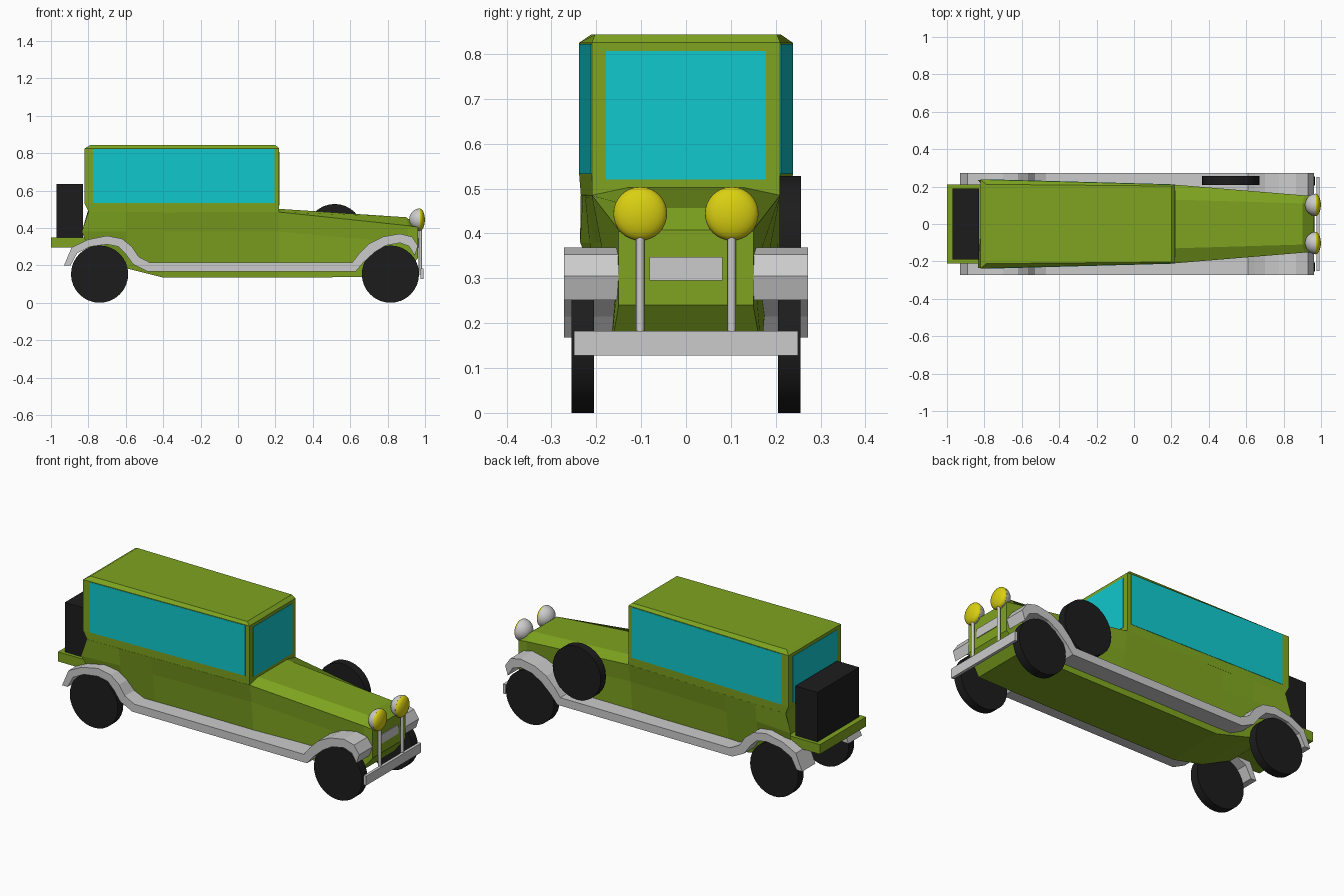
import bpy, bmesh, math
from mathutils import Matrix, Vector

if "Cube" in bpy.data.objects:
    bpy.data.objects.remove(bpy.data.objects["Cube"])


def material(name, rgb):
    m = bpy.data.materials.new(name)
    m.diffuse_color = (*rgb, 1)
    m.use_nodes = True
    m.node_tree.nodes["Principled BSDF"].inputs["Base Color"].default_value = m.diffuse_color
    return m


GREEN = material("green_paint", (0.21, 0.37, 0.014))
GLASS = material("cyan_glass", (0.005, 0.58, 0.61))
BLACK = material("black_rubber", (0.012, 0.012, 0.012))
YELLOW = material("yellow_lens", (0.70, 0.63, 0.006))


def finish(name, bm, mat=None, smooth=False):
    bmesh.ops.recalc_face_normals(bm, faces=bm.faces)
    me = bpy.data.meshes.new(name)
    bm.to_mesh(me)
    bm.free()
    ob = bpy.data.objects.new(name, me)
    bpy.context.collection.objects.link(ob)
    if mat:
        me.materials.append(mat)
    if smooth:
        for p in me.polygons:
            p.use_smooth = len(p.vertices) <= 4
    return ob


def loft(name, rings, mat=None):
    """Skin closed rings of equal size and cap both ends."""
    bm = bmesh.new()
    rows = [[bm.verts.new(p) for p in r] for r in rings]
    n = len(rows[0])
    for a, b in zip(rows, rows[1:]):
        for i in range(n):
            j = (i + 1) % n
            bm.faces.new((a[i], a[j], b[j], b[i]))
    bm.faces.new(rows[0])
    bm.faces.new(rows[-1])
    return finish(name, bm, mat)


def box(name, x, y, z, mat=None):
    ring = lambda h: [(x[0], y[0], h), (x[1], y[0], h), (x[1], y[1], h), (x[0], y[1], h)]
    return loft(name, [ring(z[0]), ring(z[1])], mat)


def panel(name, corners, push, mat):
    """Thin plate standing just proud of the surface."""
    p = Vector(push)
    return loft(name, [[Vector(c) - p for c in corners], [Vector(c) + p for c in corners]], mat)


def cylinder(name, r, depth, centre, axis, sides, mat=None):
    bm = bmesh.new()
    rot = Matrix.Rotation(math.pi / 2, 4, 'X') if axis == 'Y' else Matrix()
    bmesh.ops.create_cone(bm, cap_ends=True, segments=sides, radius1=r, radius2=r,
                          depth=depth, matrix=Matrix.Translation(centre) @ rot)
    return finish(name, bm, mat, True)


def dome(name, centre, r, depth, mat=None):
    """Half ellipsoid pointing along x, backwards when depth is negative."""
    bm = bmesh.new()
    bmesh.ops.create_uvsphere(bm, u_segments=32, v_segments=16, radius=1)
    bmesh.ops.bisect_plane(bm, geom=bm.verts[:] + bm.edges[:] + bm.faces[:], dist=1e-4,
                           plane_co=(0, 0, 0), plane_no=(0, 0, 1), clear_inner=True)
    bmesh.ops.contextual_create(bm, geom=[e for e in bm.edges if e.is_boundary])
    bmesh.ops.transform(bm, verts=bm.verts, matrix=Matrix.Translation(centre)
                        @ Matrix.Diagonal((depth, r, r, 1)) @ Matrix.Rotation(math.pi / 2, 4, 'Y'))
    return finish(name, bm, mat, True)


# Lower body and bonnet: half sections (roof line, belt, flank, floor), rear to front
sections = [
    [(-.80, .13, .50), (-.80, .235, .485), (-.835, .236, .38), (-.80, .20, .29)],
    [(-.60, .13, .50), (-.60, .230, .485), (-.60, .215, .38), (-.60, .18, .185)],
    [(-.40, .13, .50), (-.40, .225, .485), (-.40, .205, .38), (-.40, .17, .135)],
    [(.22, .13, .502), (.22, .210, .485), (.22, .190, .38), (.22, .17, .135)],
    [(.90, .11, .457), (.91, .153, .412), (.91, .153, .32), (.88, .168, .138)],
    [(.962, .10, .408), (.963, .150, .404), (.963, .150, .32), (.963, .15, .24)],
]
loft("body", [s + [(x, -y, z) for x, y, z in reversed(s)] for s in sections], GREEN)

# Cabin: rear x, rear half width, front x, front half width, height
levels = [(-.795, .234, .22, .209, .48), (-.82, .238, .22, .21, .53),
          (-.82, .238, .22, .21, .825), (-.79, .212, .20, .203, .843)]
loft("cabin", [[(a, -b, z), (c, -d, z), (c, d, z), (a, b, z)] for a, b, c, d, z in levels], GREEN)

# Windows
panel("windscreen", [(.22, y, z) for y, z in
      ((-.178, .52), (.178, .52), (.178, .807), (-.178, .807))], (.002, 0, 0), GLASS)
panel("rear_window", [(-.82, y, z) for y, z in
      ((-.2, .54), (.2, .54), (.2, .807), (-.2, .807))], (.002, 0, 0), GLASS)
flank = lambda x: .238 - .028 * (x + .82) / 1.04
for s, side in ((-1, "right"), (1, "left")):
    panel(side + "_window", [(x, s * flank(x), z) for x, z in
          ((-.775, .532), (.195, .532), (.195, .822), (-.775, .822))], (0, .002, 0), GLASS)

# Rear rack with trunk
box("luggage_rack", (-1, -.79), (-.21, .21), (.295, .35), GREEN)
box("trunk", (-.97, -.83), (-.19, .19), (.35, .635), BLACK)

# Wings and running boards: outer line and inner line of the side profile
outer = [(-.93, .20), (-.89, .295), (-.805, .337), (-.70, .358), (-.62, .342), (-.567, .30),
         (-.53, .245), (-.47, .214), (.61, .214), (.647, .262), (.70, .315), (.775, .353),
         (.866, .369), (.93, .353), (.962, .305)]
inner = [(-.895, .20), (-.86, .265), (-.79, .30), (-.70, .312), (-.64, .30), (-.60, .26),
         (-.56, .205), (-.485, .168), (.63, .168), (.67, .215), (.73, .27), (.79, .306),
         (.866, .32), (.915, .302), (.945, .252)]
for s, side in ((-1, "right"), (1, "left")):
    loft(side + "_wing", [[(o[0], s * .15, o[1]), (o[0], s * .272, o[1]),
                           (i[0], s * .272, i[1]), (i[0], s * .15, i[1])]
                          for o, i in zip(outer, inner)])
    # Wheels
    for x, end in ((-.74, "rear"), (.815, "front")):
        cylinder(f"{side}_{end}_wheel", .153, .05, (x, s * .23, .153), 'Y', 32, BLACK)
    # Headlamps on posts
    dome(side + "_lamp_shell", (.972, s * .102, .444), .06, -.057)
    dome(side + "_lamp_lens", (.972, s * .102, .444), .0595, .027, YELLOW)
    cylinder(side + "_lamp_post", .009, .26, (.975, s * .102, .28), 'Z', 12)

# Spare wheel on the left side only
cylinder("spare_wheel", .153, .048, (.517, .232, .375), 'Y', 32, BLACK)

# Bumper and grille
box("bumper", (.975, .992), (-.25, .25), (.128, .182))
box("grille", (.955, .967), (-.081, .081), (.295, .347))
